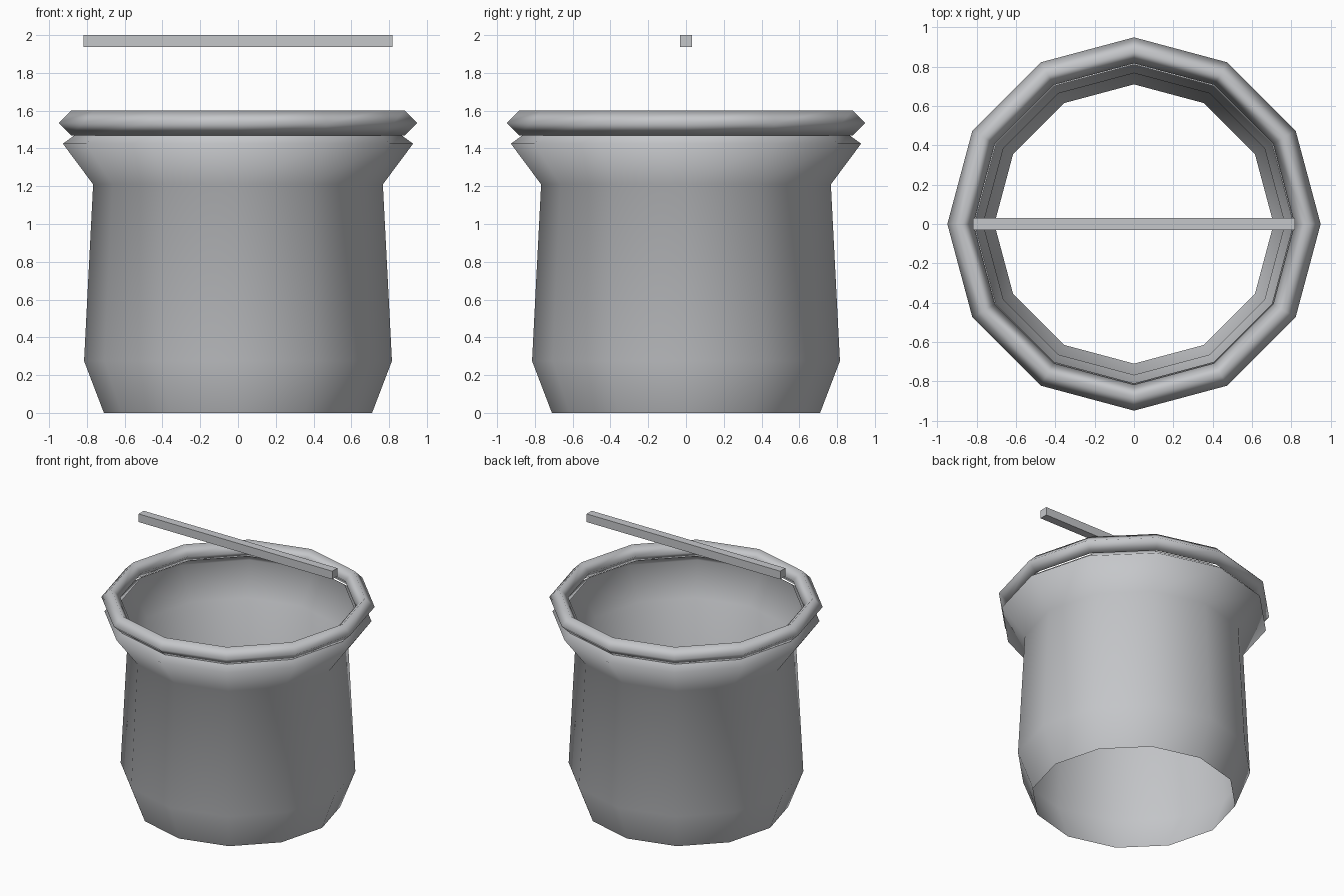
import bpy, bmesh
from math import cos, sin, pi

if "Cube" in bpy.data.objects:
    bpy.data.objects.remove(bpy.data.objects["Cube"])

SIDES = 12
metal = bpy.data.materials.new("grey_metal")
metal.use_nodes = True
colour = (0.56, 0.57, 0.59, 1)
metal.diffuse_color = colour
metal.node_tree.nodes["Principled BSDF"].inputs["Base Color"].default_value = colour


def finish(name, bm, smooth):
    bmesh.ops.recalc_face_normals(bm, faces=bm.faces)
    mesh = bpy.data.meshes.new(name)
    for f in bm.faces:
        f.smooth = smooth
    bm.to_mesh(mesh)
    bm.free()
    mesh.materials.append(metal)
    obj = bpy.data.objects.new(name, mesh)
    bpy.context.collection.objects.link(obj)
    return obj


def lathe(name, profile, closed=False):
    """Turn a (radius, height) profile around the z axis."""
    bm = bmesh.new()
    rings = [[bm.verts.new((r * cos(2 * pi * i / SIDES), r * sin(2 * pi * i / SIDES), z))
              for i in range(SIDES)] for r, z in profile]
    pairs = list(zip(rings, rings[1:]))
    if closed:
        pairs.append((rings[-1], rings[0]))
    for low, high in pairs:
        for i in range(SIDES):
            j = (i + 1) % SIDES
            bm.faces.new((low[i], low[j], high[j], high[i]))
    return finish(name, bm, True)


# Open-bottomed thin wall with a flared neck and an inward lip
lathe("pot_wall", [(0.71, 0), (0.815, 0.275), (0.767, 1.21), (0.927, 1.425), (0.81, 1.51)])

# Rim ring with a four-sided section
R, H, T = 0.883, 1.535, 0.066
lathe("rim", [(R + T, H), (R, H + T), (R - T, H), (R, H - T)], closed=True)

# Straight bar above the opening
bm = bmesh.new()
bmesh.ops.create_cube(bm, size=1)
bmesh.ops.scale(bm, vec=(1.636, 0.062, 0.062), verts=bm.verts)
bmesh.ops.translate(bm, vec=(0, 0, 1.969), verts=bm.verts)
finish("handle_bar", bm, False)
